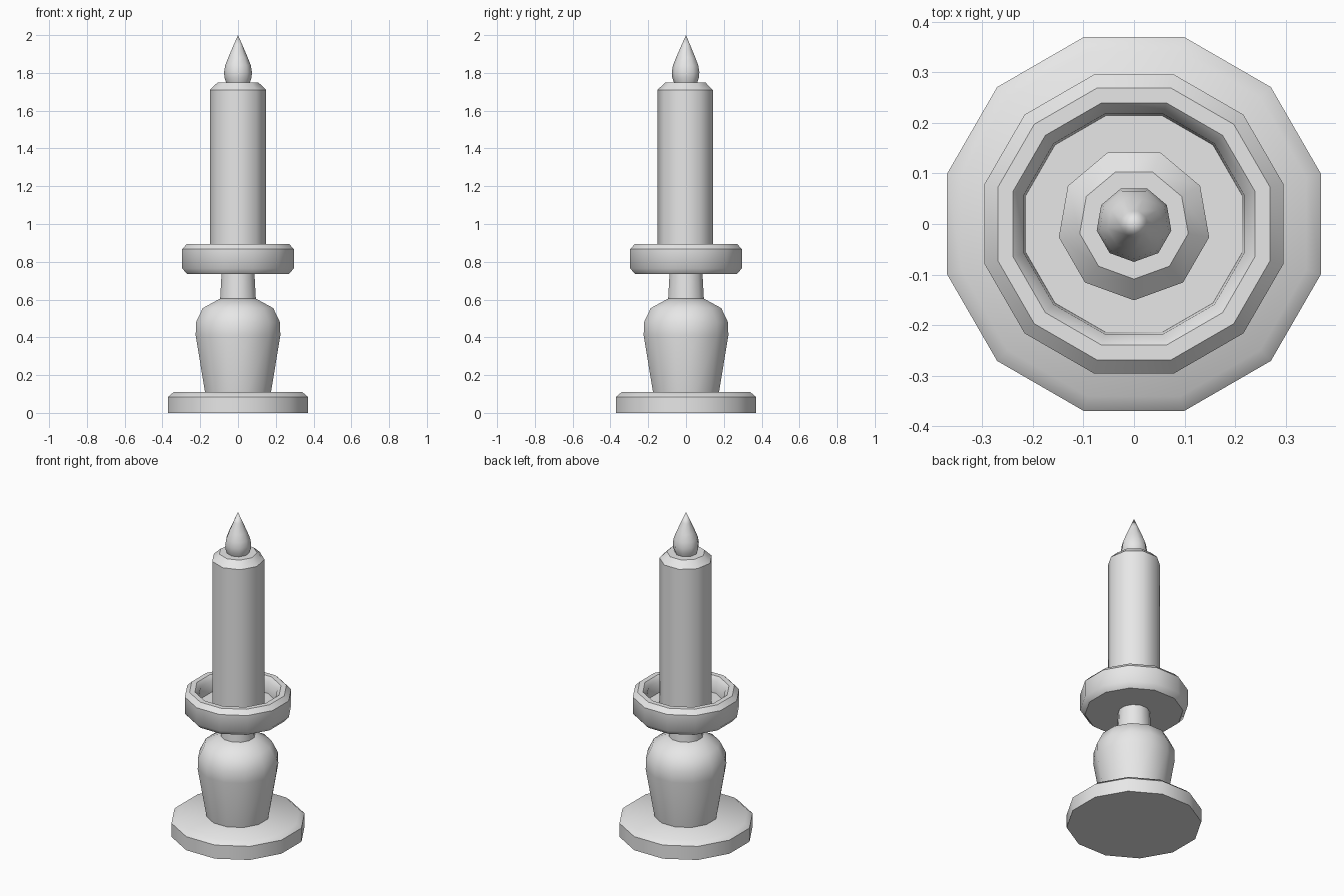
import bpy
from math import cos, pi, radians, sin

cube = bpy.data.objects.get("Cube")
if cube:
    bpy.data.objects.remove(cube, do_unlink=True)

grey = bpy.data.materials.new("plain_grey")
grey.use_nodes = True
grey.diffuse_color = (0.8, 0.8, 0.8, 1)
grey.node_tree.nodes["Principled BSDF"].inputs["Base Color"].default_value = (0.8, 0.8, 0.8, 1)


def lathe(name, profile, sides, turn, smooth):
    """Turn (radius, height) points around z; radius 0 closes to a point."""
    verts, rings, faces = [], [], []
    for r, z in profile:
        start = len(verts)
        if r == 0:
            verts.append((0, 0, z))
            rings.append([start] * sides)
        else:
            for i in range(sides):
                a = radians(turn) + 2 * pi * i / sides
                verts.append((r * cos(a), r * sin(a), z))
            rings.append(list(range(start, start + sides)))
    for low, high in zip(rings, rings[1:]):
        for i in range(sides):
            j = (i + 1) % sides
            quad = [low[i], low[j], high[j], high[i]]
            faces.append(list(dict.fromkeys(quad)))
    # Flat caps on open ends
    if profile[0][0] > 0:
        faces.append(rings[0][::-1])
    if profile[-1][0] > 0:
        faces.append(rings[-1])
    mesh = bpy.data.meshes.new(name)
    mesh.from_pydata(verts, [], faces)
    mesh.materials.append(grey)
    obj = bpy.data.objects.new(name, mesh)
    bpy.context.collection.objects.link(obj)
    bpy.ops.object.select_all(action="DESELECT")
    obj.select_set(True)
    bpy.context.view_layer.objects.active = obj
    bpy.ops.object.shade_smooth_by_angle(angle=radians(smooth))
    return obj


# Holder: twelve-sided turned parts
lathe("base", [(0.383, 0), (0.383, 0.085), (0.353, 0.11)], 12, 15, 46)
lathe("body", [(0.18, 0.105), (0.232, 0.41), (0.23, 0.48), (0.193, 0.555), (0.098, 0.605)],
      12, 15, 46)
lathe("neck", [(0.098, 0.6), (0.09, 0.74)], 12, 15, 46)
lathe("drip_cup", [(0.279, 0.735), (0.306, 0.765), (0.306, 0.868), (0.279, 0.895),
                   (0.248, 0.895), (0.225, 0.87), (0.221, 0.8)], 12, 15, 43)

# Candle and flame: nine-sided
lathe("candle", [(0.151, 0.795), (0.151, 1.71), (0.109, 1.75)], 9, -90, 42)
lathe("flame", [(0.063, 1.748), (0.073, 1.775), (0.075, 1.805), (0.069, 1.84),
                (0.053, 1.88), (0.027, 1.94), (0, 2)], 9, -90, 46)
